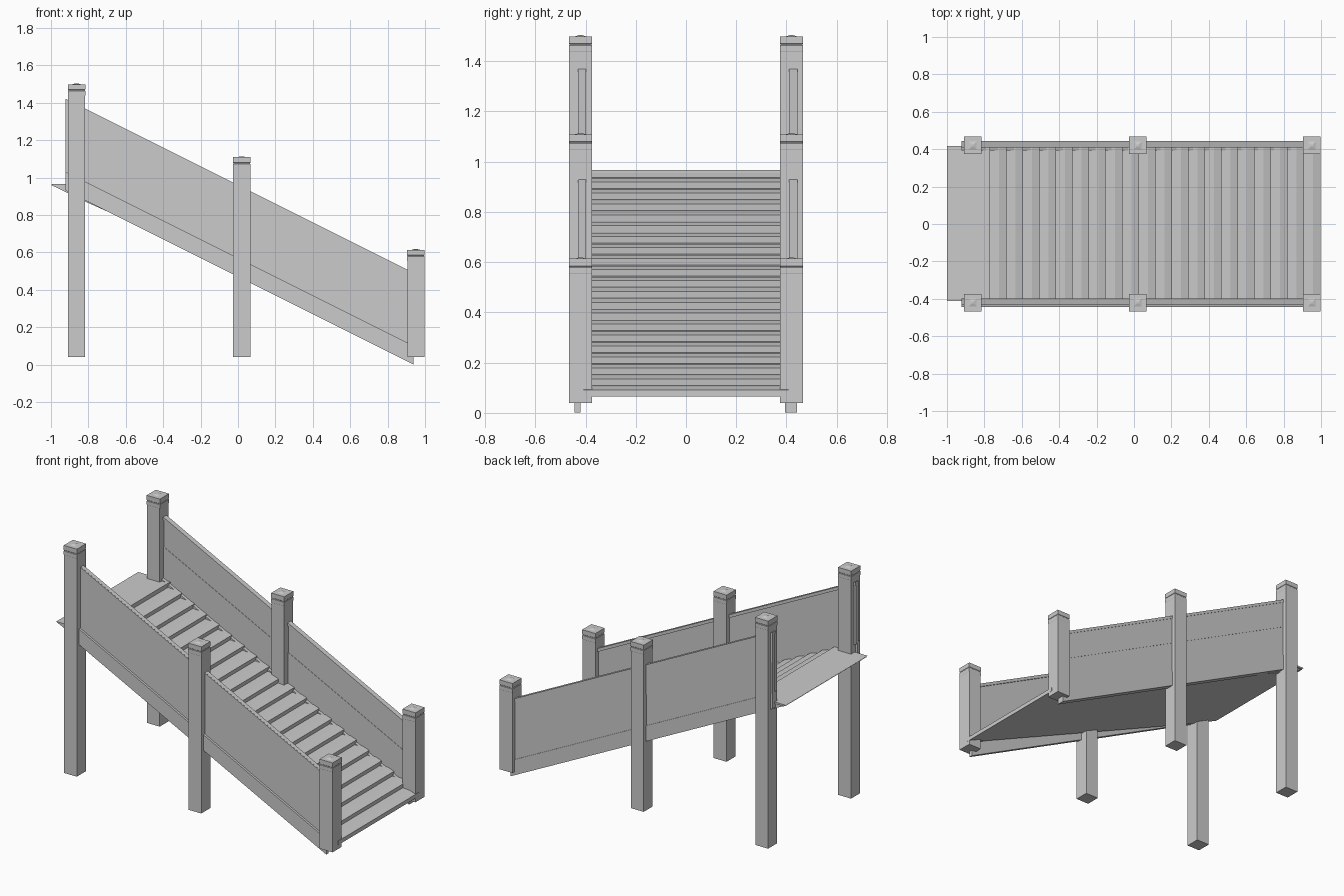
import bpy, bmesh

if "Cube" in bpy.data.objects:
    bpy.data.objects.remove(bpy.data.objects["Cube"])

def mesh_object(name, bm):
    bmesh.ops.recalc_face_normals(bm, faces=bm.faces)
    me = bpy.data.meshes.new(name)
    bm.to_mesh(me)
    bm.free()
    ob = bpy.data.objects.new(name, me)
    bpy.context.collection.objects.link(ob)
    return ob

def extrude_profile(name, pts, y0, y1):
    """Extrude a closed x-z outline between two y values."""
    bm = bmesh.new()
    a = [bm.verts.new((x, y0, z)) for x, z in pts]
    b = [bm.verts.new((x, y1, z)) for x, z in pts]
    n = len(pts)
    bm.faces.new(a)
    bm.faces.new(b[::-1])
    for i in range(n):
        j = (i + 1) % n
        bm.faces.new((a[i], a[j], b[j], b[i]))
    return mesh_object(name, bm)

def square_stack(name, x, y, levels):
    """Square column lofted through (half width, z) levels."""
    bm = bmesh.new()
    rings = [[bm.verts.new((x + sx * h, y + sy * h, z))
              for sx, sy in ((-1, -1), (1, -1), (1, 1), (-1, 1))]
             for h, z in levels]
    for lo, hi in zip(rings, rings[1:]):
        for i in range(4):
            j = (i + 1) % 4
            bm.faces.new((lo[i], lo[j], hi[j], hi[i]))
    bm.faces.new(rings[0][::-1])
    bm.faces.new(rings[-1])
    return mesh_object(name, bm)

# posts with banded caps and a small pyramid stud
POSTS = (("upper", -0.863, 1.50), ("middle", 0.020, 1.11), ("lower", 0.951, 0.615))
for label, x, top in POSTS:
    for side, y in (("front", -0.42), ("back", 0.42)):
        square_stack(f"{label}_{side}_post", x, y, [
            (0.0455, 0.040), (0.0455, top - 0.062), (0.0465, top - 0.060),
            (0.0465, top - 0.037), (0.0445, top - 0.035), (0.0445, top - 0.032),
            (0.0465, top - 0.030), (0.0465, top - 0.001), (0.022, top - 0.001),
            (0.006, top + 0.004)])

# sloping side boards
SLOPE = -0.5
X0, X1 = -0.922, 0.937

def board(name, y0, y1, low, high):
    """Board running down the stairs, at heights above the lower edge line."""
    base = lambda x: 0.470 + SLOPE * x
    extrude_profile(name, [(X0, base(X0) + low), (X1, base(X1) + low),
                           (X1, base(X1) + high), (X0, base(X0) + high)], y0, y1)

board("front_skirt_board", -0.444, -0.420, 0.0, 0.10)
board("front_side_panel", -0.430, -0.405, 0.09, 0.490)
board("front_hand_rail", -0.425, -0.398, 0.470, 0.491)
board("back_inner_stringer", 0.394, 0.416, 0.0, 0.10)
board("back_skirt_board", 0.416, 0.442, 0.0, 0.10)
board("back_middle_board", 0.414, 0.438, 0.10, 0.30)
board("back_top_board", 0.416, 0.440, 0.30, 0.490)
board("back_hand_rail", 0.410, 0.443, 0.472, 0.491)

# landing and worn treads over a sloping underside
STEPS = 20
xs, zs = -0.77, 0.963
run, drop = (0.998 - xs) / STEPS, (zs - 0.092) / STEPS
stairs = [(xs, zs)]
for i in range(STEPS):
    x, z = xs + i * run, zs - i * drop
    stairs += [(x - 0.003, z - drop * 0.60),
               (x + run * 0.55, z - drop * 0.68),
               (x + run, z - drop)]
stairs += [(0.998, 0.066), (-0.80, 0.864), (-0.998, 0.960)]
extrude_profile("stair_treads", stairs, -0.408, 0.408)
extrude_profile("landing_board", [(-1.0, 0.966), (-0.77, 0.966), (-0.77, 0.955),
                                  (-0.985, 0.955)], -0.412, 0.418)
